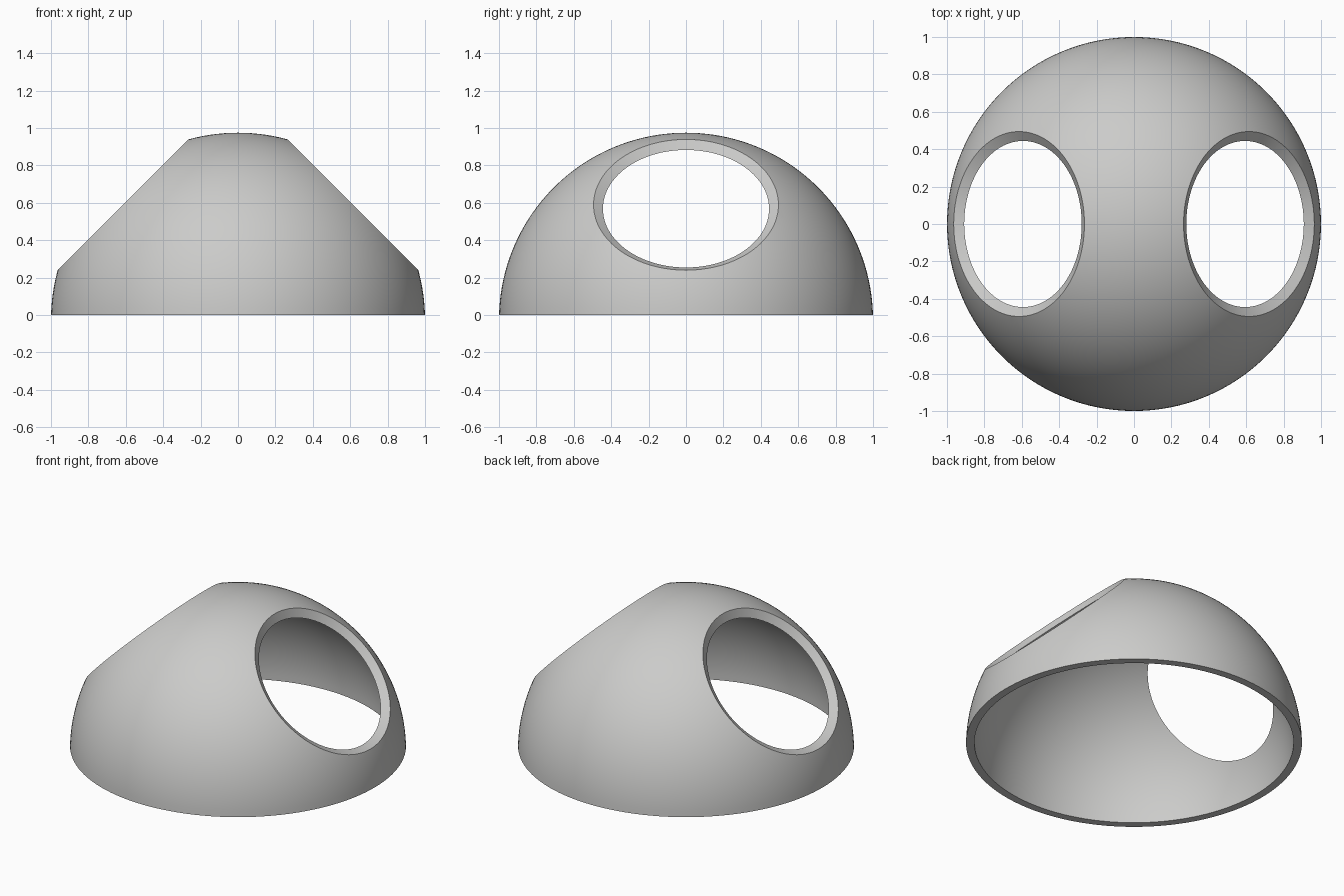
import bpy, bmesh, math
from mathutils import Matrix, Vector

if "Cube" in bpy.data.objects:
    bpy.data.objects.remove(bpy.data.objects["Cube"])

OUTER, INNER, CENTRE_Z = 1.0, 0.95, -0.025
SEGMENTS, RINGS = 128, 40

grey = bpy.data.materials.new("light grey")
grey.diffuse_color = (0.6, 0.6, 0.59, 1)
grey.use_nodes = True
grey.node_tree.nodes["Principled BSDF"].inputs["Base Color"].default_value = grey.diffuse_color


def arc(radius):
    """Profile from the flat base up to the pole."""
    start = math.asin(-CENTRE_Z / radius)
    angles = [start + (math.pi / 2 - start) * i / RINGS for i in range(RINGS + 1)]
    return [(radius * math.cos(a), 0, CENTRE_Z + radius * math.sin(a)) for a in angles]


def make_object(name, bm):
    bmesh.ops.recalc_face_normals(bm, faces=bm.faces)
    mesh = bpy.data.meshes.new(name)
    bm.to_mesh(mesh)
    bm.free()
    mesh.materials.append(grey)
    obj = bpy.data.objects.new(name, mesh)
    bpy.context.collection.objects.link(obj)
    return obj


# Hollow dome: lathe of the outer arc, base rim and inner arc
bm = bmesh.new()
verts = [bm.verts.new(p) for p in arc(OUTER)[::-1] + arc(INNER)]
edges = [bm.edges.new(pair) for pair in zip(verts, verts[1:])]
bmesh.ops.spin(bm, geom=verts + edges, cent=(0, 0, 0), axis=(0, 0, 1),
               angle=math.tau, steps=SEGMENTS, use_merge=False)
bmesh.ops.remove_doubles(bm, verts=bm.verts, dist=1e-5)
dome = make_object("dome", bm)

# Bevelled round openings, tilted 45 degrees to each side
RIM_R, RIM_D, SLOPE = 0.4945, 0.8692, 1.7
near, far = 0.64, 1.1
for side, name in ((-1, "left"), (1, "right")):
    bm = bmesh.new()
    place = (Matrix.Translation((0, 0, CENTRE_Z))
             @ Matrix.Rotation(side * math.pi / 4, 4, 'Y')
             @ Matrix.Translation((0, 0, (near + far) / 2)))
    bmesh.ops.create_cone(bm, cap_ends=True, segments=SEGMENTS, depth=far - near,
                          radius1=RIM_R + SLOPE * (near - RIM_D),
                          radius2=RIM_R + SLOPE * (far - RIM_D), matrix=place)
    cutter = make_object(name + "_opening_cutter", bm)
    cutter.hide_render = True
    cutter.hide_set(True)
    mod = dome.modifiers.new(name + " opening", 'BOOLEAN')
    mod.operation, mod.solver, mod.object = 'DIFFERENCE', 'EXACT', cutter

# Apply the cuts, then smooth the curved surfaces
bpy.context.view_layer.objects.active = dome
dome.select_set(True)
for mod in list(dome.modifiers):
    bpy.ops.object.modifier_apply(modifier=mod.name)
for obj in [o for o in bpy.data.objects if o.name.endswith("cutter")]:
    bpy.data.objects.remove(obj)
bpy.ops.object.shade_smooth_by_angle(angle=math.radians(25))
